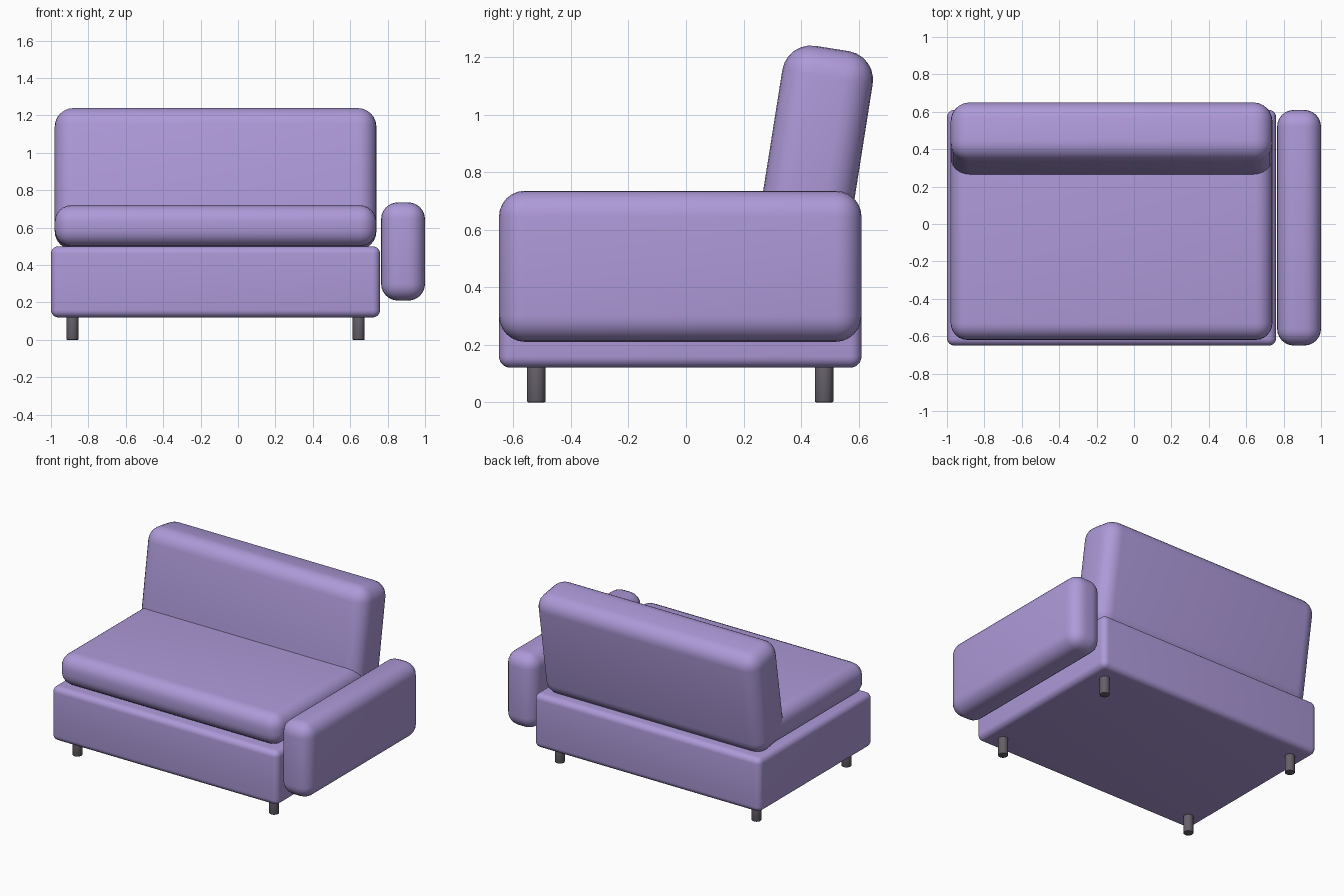
import bpy
import math

cube = bpy.data.objects.get("Cube")
if cube:
    bpy.data.objects.remove(cube, do_unlink=True)


def material(name, color):
    mat = bpy.data.materials.new(name)
    mat.use_nodes = True
    mat.diffuse_color = color
    bsdf = next(n for n in mat.node_tree.nodes if n.type == 'BSDF_PRINCIPLED')
    bsdf.inputs["Base Color"].default_value = color
    return mat


fabric = material("lilac fabric", (0.42, 0.32, 0.69, 1))
leg_grey = material("dark grey legs", (0.13, 0.115, 0.14, 1))


def finish(obj, name, mat, radius, segments):
    obj.name = name
    obj.data.materials.append(mat)
    bpy.ops.object.transform_apply(location=False, rotation=False, scale=True)
    bevel = obj.modifiers.new("rounding", 'BEVEL')
    bevel.width = radius
    bevel.segments = segments
    bevel.limit_method = 'ANGLE'
    bpy.ops.object.modifier_apply(modifier=bevel.name)
    bpy.ops.object.shade_smooth_by_angle(angle=math.radians(40))


def cushion(name, low, high, radius, tilt=0):
    """Rounded box between two corners, leaning back by tilt degrees."""
    centre = [(a + b) / 2 for a, b in zip(low, high)]
    bpy.ops.mesh.primitive_cube_add(size=1, location=centre)
    obj = bpy.context.object
    obj.scale = [b - a for a, b in zip(low, high)]
    finish(obj, name, fabric, radius, 6)
    obj.rotation_euler.x = -math.radians(tilt)


# Upholstered parts
cushion("base", (-1, -0.65, 0.12), (0.76, 0.61, 0.5), 0.04)
cushion("seat", (-0.98, -0.62, 0.5), (0.74, 0.5, 0.72), 0.09)
cushion("backrest", (-0.98, 0.29, 0.486), (0.74, 0.608, 1.234), 0.1, tilt=9)
cushion("left_arm", (0.765, -0.65, 0.21), (1, 0.61, 0.735), 0.09)

# Legs at the four corners of the base
for depth, y in (("front", -0.52), ("back", 0.48)):
    for side, x in (("right", -0.885), ("left", 0.645)):
        bpy.ops.mesh.primitive_cylinder_add(
            vertices=24, radius=0.032, depth=0.14, location=(x, y, 0.07))
        finish(bpy.context.object, f"{depth}_{side}_leg", leg_grey, 0.003, 2)
